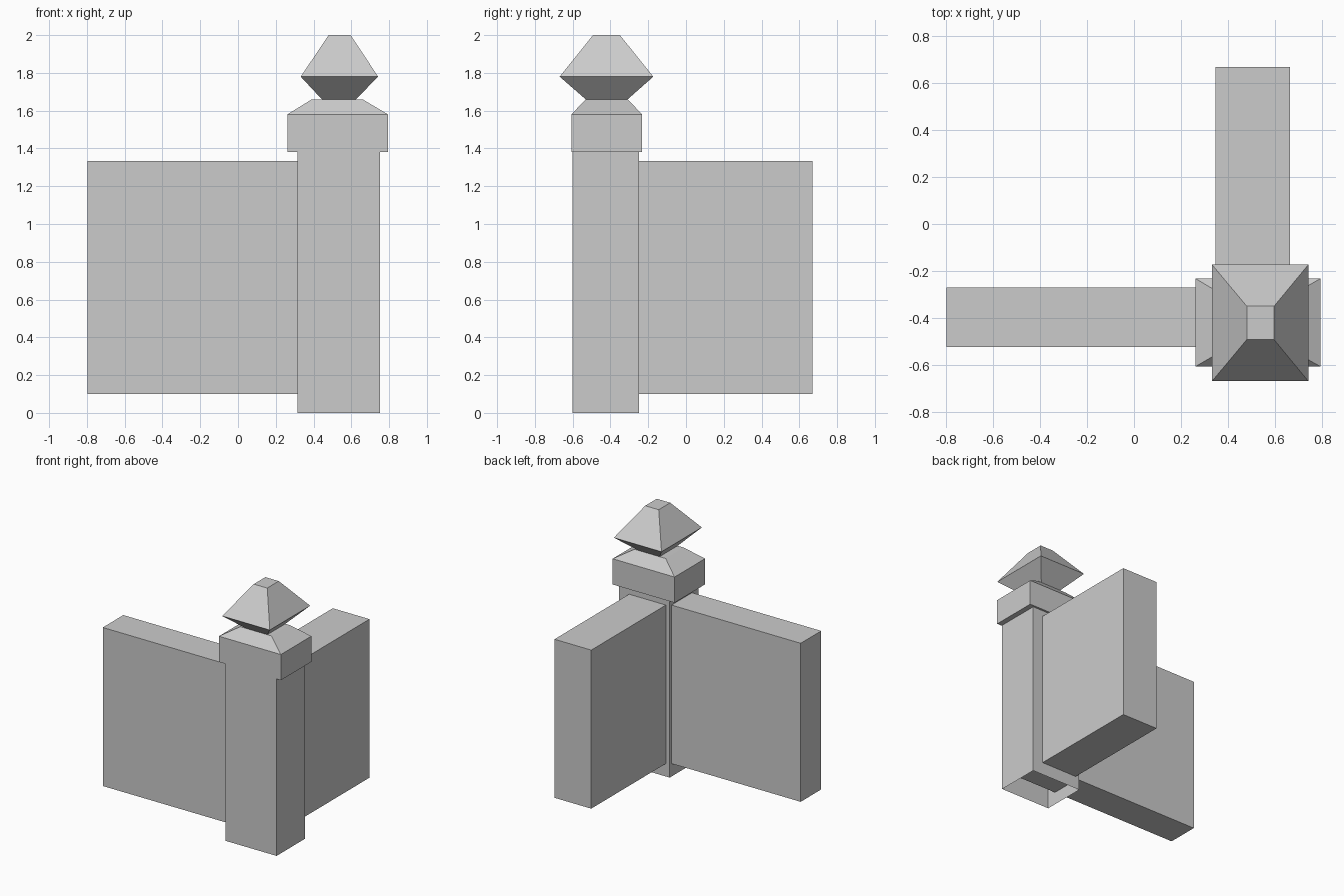
import bpy
import bmesh

if "Cube" in bpy.data.objects:
    bpy.data.objects.remove(bpy.data.objects["Cube"])


def new_object(name, bm):
    bmesh.ops.recalc_face_normals(bm, faces=bm.faces)
    mesh = bpy.data.meshes.new(name)
    bm.to_mesh(mesh)
    bm.free()
    obj = bpy.data.objects.new(name, mesh)
    bpy.context.collection.objects.link(obj)
    return obj


def stacked_rectangles(name, levels):
    """Join rectangles (x0, x1, y0, y1, z) upward; open below, closed on top."""
    bm = bmesh.new()
    rings = [[bm.verts.new((x, y, z))
              for x, y in ((x0, y0), (x1, y0), (x1, y1), (x0, y1))]
             for x0, x1, y0, y1, z in levels]
    for low, high in zip(rings, rings[1:]):
        for i in range(4):
            j = (i + 1) % 4
            bm.faces.new((low[i], low[j], high[j], high[i]))
    bm.faces.new(rings[-1])
    return new_object(name, bm)


def extruded_outline(name, outline, z0, z1):
    bm = bmesh.new()
    face = bm.faces.new([bm.verts.new((x, y, z0)) for x, y in outline])
    out = bmesh.ops.extrude_face_region(bm, geom=[face], use_keep_orig=True)
    top = [v for v in out["geom"] if isinstance(v, bmesh.types.BMVert)]
    bmesh.ops.translate(bm, verts=top, vec=(0, 0, z1 - z0))
    return new_object(name, bm)


# Hollow-bottomed corner post with overhanging, chamfered cap
stacked_rectangles("corner_post", [
    (0.314, 0.752, -0.600, -0.248, 0.0),
    (0.314, 0.752, -0.600, -0.248, 1.38),
    (0.261, 0.794, -0.607, -0.232, 1.38),
    (0.261, 0.794, -0.607, -0.232, 1.58),
    (0.391, 0.660, -0.531, -0.309, 1.66),
])

# Faceted finial on the cap
stacked_rectangles("finial", [
    (0.444, 0.624, -0.531, -0.309, 1.66),
    (0.332, 0.742, -0.669, -0.173, 1.78),
    (0.480, 0.596, -0.492, -0.350, 2.0),
])

# Two walls meeting inside the post as an L
extruded_outline("corner_wall", [
    (-0.797, -0.523), (0.663, -0.523), (0.663, 0.669),
    (0.347, 0.669), (0.347, -0.271), (-0.797, -0.271),
], 0.10, 1.333)
